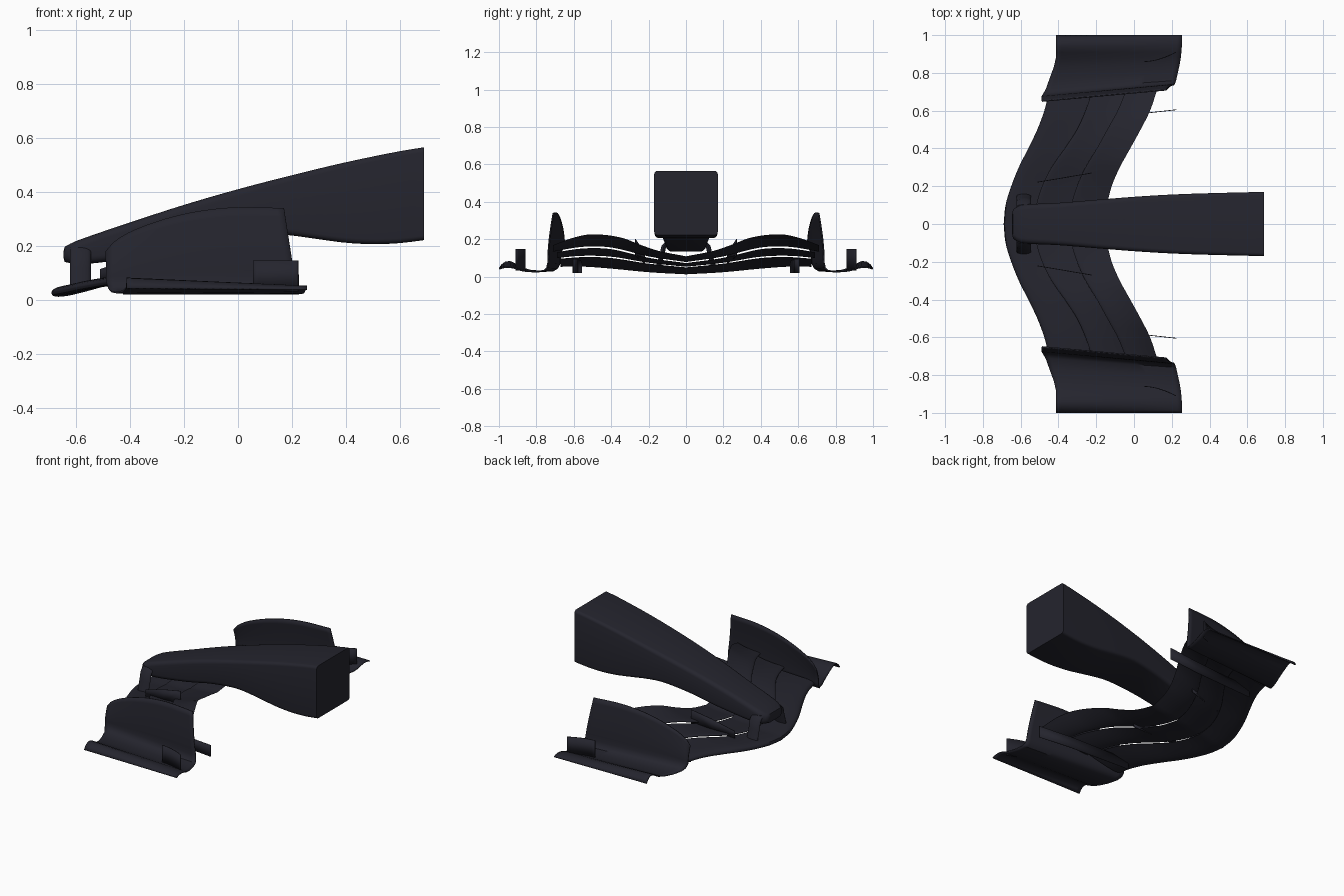
import bpy, bmesh, math

if "Cube" in bpy.data.objects:
    bpy.data.objects.remove(bpy.data.objects["Cube"])

carbon = bpy.data.materials.new("dark carbon")
carbon.diffuse_color = (0.018, 0.018, 0.027, 1)
carbon.use_nodes = True
carbon.node_tree.nodes["Principled BSDF"].inputs["Base Color"].default_value = carbon.diffuse_color


def curve(pts, t):
    """Smooth interpolation through (t, value) points."""
    n = len(pts)
    slope = []
    for i in range(n):
        a, b = pts[max(i - 1, 0)], pts[min(i + 1, n - 1)]
        slope.append((b[1] - a[1]) / (b[0] - a[0]))
    t = min(max(t, pts[0][0]), pts[-1][0])
    for i in range(n - 1):
        (t0, v0), (t1, v1) = pts[i], pts[i + 1]
        if t <= t1:
            h = t1 - t0
            s = (t - t0) / h
            return (v0 * (2*s**3 - 3*s*s + 1) + slope[i] * h * (s**3 - 2*s*s + s)
                    + v1 * (3*s*s - 2*s**3) + slope[i + 1] * h * (s**3 - s*s))


def loft(name, rings, closed=True, thickness=0, mirror=False):
    """Skin a list of equal-length rings; closed rings get end caps."""
    bm = bmesh.new()
    rows = [[bm.verts.new(p) for p in r] for r in rings]
    n = len(rows[0])
    for a, b in zip(rows, rows[1:]):
        for i in range(n if closed else n - 1):
            j = (i + 1) % n
            bm.faces.new((a[i], a[j], b[j], b[i]))
    if closed:
        bm.faces.new(rows[0])
        bm.faces.new(rows[-1])
    bmesh.ops.recalc_face_normals(bm, faces=bm.faces)
    me = bpy.data.meshes.new(name)
    bm.to_mesh(me)
    bm.free()
    me.materials.append(carbon)
    ob = bpy.data.objects.new(name, me)
    bpy.context.collection.objects.link(ob)
    bpy.ops.object.select_all(action='DESELECT')
    ob.select_set(True)
    bpy.context.view_layer.objects.active = ob
    bpy.ops.object.shade_smooth_by_angle(angle=math.radians(35))
    if thickness:
        m = ob.modifiers.new("thickness", 'SOLIDIFY')
        m.thickness, m.offset = thickness, 0
    if mirror:
        m = ob.modifiers.new("mirror", 'MIRROR')
        m.use_axis = (False, True, False)
    return ob


# Nose: rounded box sections along x
top = [(-0.645, 0.195), (-0.6, 0.218), (-0.4, 0.287), (-0.2, 0.352), (0, 0.41),
       (0.2, 0.462), (0.4, 0.51), (0.6, 0.551), (0.688, 0.565)]
bottom = [(-0.645, 0.142), (-0.6, 0.134), (-0.5, 0.14), (-0.3, 0.175), (-0.1, 0.222),
          (0.08, 0.246), (0.19, 0.24), (0.3, 0.225), (0.4, 0.212), (0.5, 0.207),
          (0.6, 0.211), (0.688, 0.222)]
width = [(-0.645, 0.07), (-0.62, 0.093), (-0.58, 0.103), (-0.4, 0.112), (-0.2, 0.128),
         (0, 0.144), (0.2, 0.156), (0.4, 0.163), (0.688, 0.17)]


def nose_ring(x, inset=0.0):
    w = curve(width, x) - inset
    zt, zb = curve(top, x) - inset, curve(bottom, x) + inset
    r = min(0.028 - 0.008 * (x + 0.645), (zt - zb) * 0.45)
    ring = []
    for k, (sy, z) in enumerate([(1, zt), (-1, zt), (-1, zb), (1, zb)]):
        cz = z - r if z == zt else z + r
        for i in range(5):
            a = math.pi / 2 * (k + i / 4)
            ring.append((x, sy * (w - r) + r * math.cos(a), cz + r * math.sin(a)))
    return ring


xs = [-0.641, -0.632, -0.62, -0.6, -0.57] + [-0.53 + 1.218 * i / 28 for i in range(29)]
loft("nose", [nose_ring(-0.645, 0.014)] + [nose_ring(x) for x in xs])

# Wing edge lines, as x and z against span position y
x_lines = [
    [(0, -0.69), (0.1, -0.68), (0.2, -0.65), (0.3, -0.61), (0.4, -0.56), (0.5, -0.512), (0.6, -0.475), (0.72, -0.445)],
    [(0, -0.51), (0.1, -0.505), (0.2, -0.475), (0.3, -0.425), (0.4, -0.355), (0.5, -0.29), (0.6, -0.245), (0.72, -0.205)],
    [(0, -0.33), (0.1, -0.32), (0.2, -0.29), (0.3, -0.245), (0.4, -0.185), (0.5, -0.13), (0.6, -0.075), (0.72, -0.025)],
    [(0, -0.15), (0.1, -0.142), (0.2, -0.118), (0.3, -0.075), (0.4, -0.02), (0.5, 0.035), (0.6, 0.085), (0.72, 0.125)],
]
z_lines = [
    [(0, 0.027), (0.2, 0.037), (0.4, 0.055), (0.55, 0.066), (0.72, 0.066)],
    [(0, 0.048), (0.2, 0.068), (0.4, 0.098), (0.55, 0.103), (0.72, 0.09)],
    [(0, 0.072), (0.2, 0.1), (0.4, 0.146), (0.55, 0.15), (0.72, 0.125)],
    [(0, 0.108), (0.15, 0.138), (0.25, 0.172), (0.35, 0.209), (0.5, 0.226), (0.6, 0.208), (0.72, 0.165)],
]


def foil_ring(k, y, thick, camber):
    """Aerofoil section between edge lines k and k + 1."""
    lift = 0.014 if k else 0
    x0 = curve(x_lines[k], y) - (0.012 if k else 0)
    z0 = curve(z_lines[k], y) + lift
    x1, z1 = curve(x_lines[k + 1], y), curve(z_lines[k + 1], y)
    n, upper, lower = 10, [], []
    for i in range(n + 1):
        s = (i / n) ** 1.6
        t = thick * (2.6 * (math.sqrt(s) - s) * (1 - 0.35 * s) + 0.06)
        c = z0 + (z1 - z0) * s - camber * 4 * s * (1 - s)
        upper.append((x0 + (x1 - x0) * s, y, c + t / 2))
        lower.append((x0 + (x1 - x0) * s, y, c - t / 2))
    return upper + lower[::-1]


for k, (name, end, thick, camber) in enumerate([
        ("main_plane", 0.672, 0.052, 0.002),
        ("middle_flap", 0.69, 0.022, 0.006),
        ("rear_flap", 0.71, 0.022, 0.008)]):
    loft(name, [foil_ring(k, end * i / 28, thick, camber) if i >= 0 else
                [(x, -y, z) for x, y, z in foil_ring(k, -end * i / 28, thick, camber)]
                for i in range(-28, 29)])

# End plate: upright fin flowing into a footplate with an outer tunnel
fin_top = [(0, 0.18), (0.04, 0.212), (0.13, 0.25), (0.27, 0.287), (0.43, 0.317),
           (0.6, 0.336), (0.75, 0.343), (1, 0.34)]
# front x, rear x, front y, rear y, front z, rear z
foot = [(-0.488, 0.211, 0.675, 0.738, 0.07, 0.075),
        (-0.48, 0.216, 0.688, 0.744, 0.045, 0.048),
        (-0.468, 0.222, 0.71, 0.758, 0.032, 0.033),
        (-0.447, 0.232, 0.77, 0.8, 0.028, 0.026),
        (-0.425, 0.243, 0.83, 0.85, 0.033, 0.028),
        (-0.414, 0.248, 0.875, 0.885, 0.045, 0.034),
        (-0.413, 0.251, 0.91, 0.912, 0.066, 0.044),
        (-0.413, 0.253, 0.94, 0.94, 0.08, 0.05),
        (-0.413, 0.254, 0.965, 0.965, 0.078, 0.05),
        (-0.413, 0.255, 0.985, 0.985, 0.062, 0.046),
        (-0.413, 0.255, 0.998, 0.998, 0.043, 0.04)]
rings = []
for i in range(25):
    u = i / 24
    zt = curve(fin_top, u)
    base = [a + (b - a) * u for a, b in zip(foot[0][::2], foot[0][1::2])]
    base_x = foot[0][0] + (foot[0][1] - foot[0][0]) * u
    base_y = foot[0][2] + (foot[0][3] - foot[0][2]) * u
    base_z = foot[0][4] + (foot[0][5] - foot[0][4]) * u
    top_y, top_x = 0.65 + 0.06 * u, -0.488 + 0.658 * u
    ring = []
    for j in range(8):
        s = j / 8
        ring.append((top_x + (base_x - top_x) * s,
                     top_y + (base_y - top_y) * math.sin(s * math.pi / 2),
                     zt + (base_z - zt) * s))
    for x0, x1, y0, y1, z0, z1 in foot:
        ring.append((x0 + (x1 - x0) * u, y0 + (y1 - y0) * u, z0 + (z1 - z0) * u))
    rings.append(ring)
loft("end_plate", rings, closed=False, thickness=0.007, mirror=True)


def plate(name, path):
    """Thin upright plate from (x, y, low z, high z) stations."""
    loft(name, [[(x, y, a), (x, y, b)] for x, y, a, b in path],
         closed=False, thickness=0.004, mirror=True)


# Small upright vanes
plate("footplate_vane", [(0.055 + 0.167 * s, 0.86 + 0.05 * s ** 1.8, 0.032, 0.147)
                         for s in [i / 8 for i in range(9)]])
plate("under_strake", [(-0.425, 0.557, 0.02, 0.085), (0, 0.58, 0.02, 0.093),
                       (0.225, 0.605, 0.02, 0.095)])
plate("wing_fence", [(-0.51, 0.222, 0.07, 0.115), (-0.36, 0.247, 0.09, 0.165),
                     (-0.225, 0.27, 0.11, 0.2)])

# Pylons joining the nose to the main plane
pylon = []
for y, z in [(0.09, 0.195), (0.118, 0.165), (0.128, 0.12), (0.142, 0.075), (0.15, 0.045)]:
    pylon.append([(-0.583 + 0.039 * math.cos(a), y + 0.013 * math.sin(a), z)
                  for a in [math.tau * i / 16 for i in range(16)]])
loft("pylon", pylon, mirror=True)
